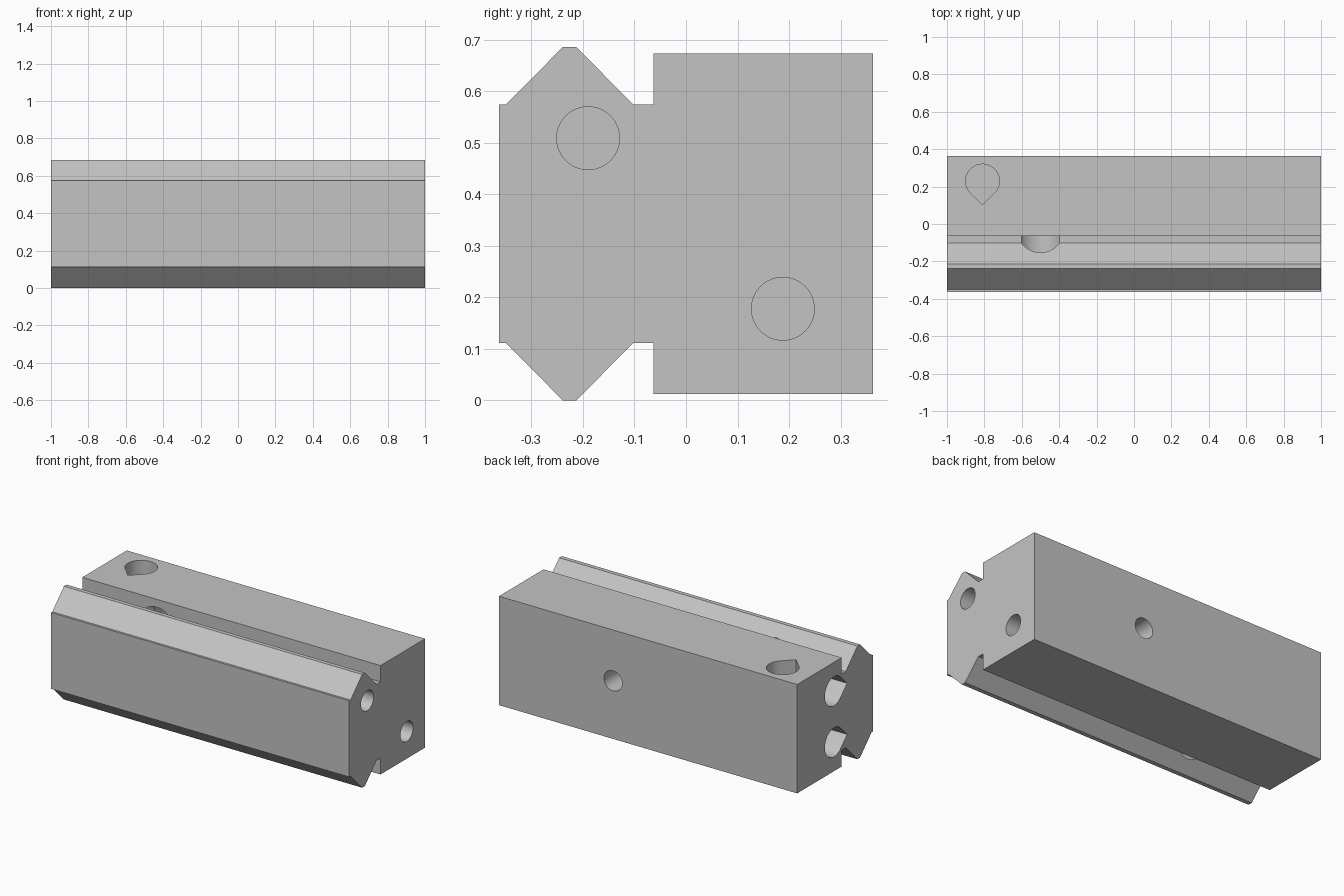
import bpy
import bmesh
import math
from mathutils import Vector

old = bpy.data.objects.get("Cube")
if old:
    bpy.data.objects.remove(old, do_unlink=True)

grey = bpy.data.materials.new("plain grey")
grey.use_nodes = True
colour = (0.55, 0.55, 0.55, 1)
grey.diffuse_color = colour
grey.node_tree.nodes["Principled BSDF"].inputs["Base Color"].default_value = colour

X, Y, Z = Vector((1, 0, 0)), Vector((0, 1, 0)), Vector((0, 0, 1))
MID = 0.343


def prism(name, outline, u, v, start, sweep):
    """Sweep a flat outline, drawn along u and v from start, into a solid."""
    bm = bmesh.new()
    face = bm.faces.new([bm.verts.new(start + u * a + v * b) for a, b in outline])
    ext = bmesh.ops.extrude_face_region(bm, geom=[face])
    moved = [g for g in ext["geom"] if isinstance(g, bmesh.types.BMVert)]
    bmesh.ops.translate(bm, verts=moved, vec=sweep)
    bmesh.ops.recalc_face_normals(bm, faces=bm.faces[:])
    mesh = bpy.data.meshes.new(name)
    bm.to_mesh(mesh)
    bm.free()
    mesh.materials.append(grey)
    obj = bpy.data.objects.new(name, mesh)
    bpy.context.collection.objects.link(obj)
    return obj


def circle(r, n=48):
    return [(r * math.cos(math.tau * i / n), r * math.sin(math.tau * i / n)) for i in range(n)]


def teardrop(r, n=36):
    """Three quarters of a circle closed by a right-angled tip at -u."""
    arc = [math.radians(-135 + 270 * i / n) for i in range(n + 1)]
    return [(r * math.cos(a), r * math.sin(a)) for a in arc] + [(-r * math.sqrt(2), 0)]


# Rail body: lower half of the section, mirrored about mid height
half = [(-0.363, 0.112), (-0.35, 0.112), (-0.239, 0), (-0.213, 0),
        (-0.102, 0.112), (-0.063, 0.112), (-0.063, 0.013), (0.363, 0.013)]
section = half + [(y, 2 * MID - z) for y, z in reversed(half)]
body = prism("rail_body", section, Y, Z, Vector((-1, 0, 0)), X * 2)

cutters = []
# Teardrop bores in one end, each running into a round cavity
for side in (-1, 1):
    z = MID + side * 0.155
    cutters.append(prism("end_bore", teardrop(0.088), Y, Z, Vector((-1.05, 0.01, z)), X * 0.56))
    cutters.append(prism("round_cavity", circle(0.127), X, Z, Vector((-0.5, -0.24, z)), Y * 0.46))
# Teardrop hole in the top
cutters.append(prism("top_bore", teardrop(0.09), Y, X, Vector((-0.81, 0.23, 0.37)), Z * 0.4))
# Pin holes in the other end and in the back
for y, z in ((-0.19, 0.509), (0.188, 0.178)):
    cutters.append(prism("pin_hole", circle(0.061), Y, Z, Vector((0.7, y, z)), X * 0.4))
cutters.append(prism("back_hole", circle(0.061), X, Z, Vector((0.235, 0.13, 0.365)), Y * 0.3))

# Cut all holes, then discard the cutters
bpy.context.view_layer.objects.active = body
for cutter in cutters:
    cutter.hide_render = True
    mod = body.modifiers.new("cut", "BOOLEAN")
    mod.operation = "DIFFERENCE"
    mod.solver = "EXACT"
    mod.object = cutter
    bpy.ops.object.modifier_apply(modifier=mod.name)
for cutter in cutters:
    bpy.data.objects.remove(cutter, do_unlink=True)

bpy.ops.object.select_all(action="DESELECT")
body.select_set(True)
bpy.ops.object.shade_smooth_by_angle(angle=math.radians(30))
